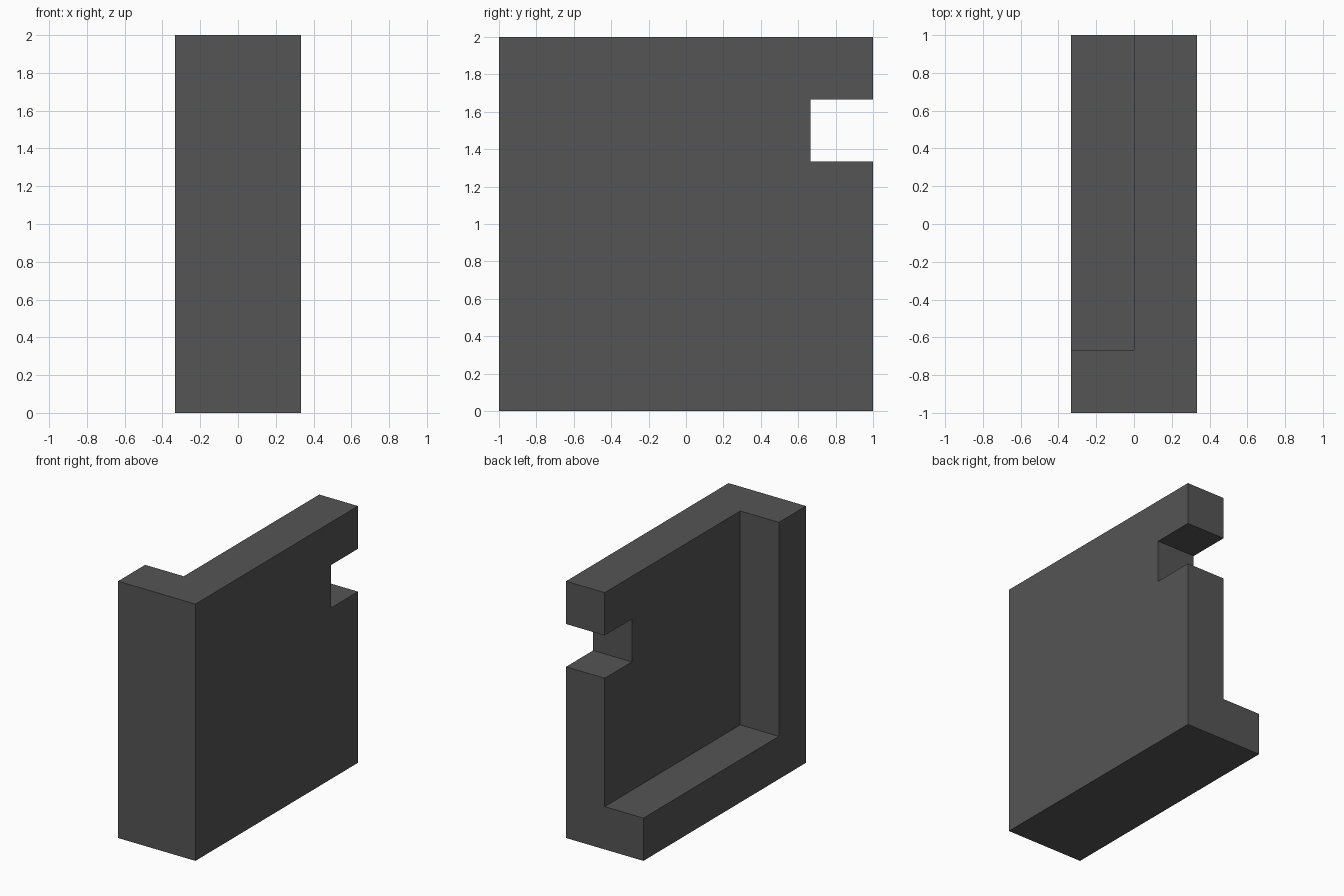
import bpy

default = bpy.data.objects.get("Cube")
if default:
    bpy.data.objects.remove(default, do_unlink=True)

T = 1 / 3  # wall thickness, also the notch size

grey = bpy.data.materials.new("dark grey")
grey.use_nodes = True
colour = (0.09, 0.09, 0.09, 1)
grey.diffuse_color = colour
grey.node_tree.nodes["Principled BSDF"].inputs["Base Color"].default_value = colour


def box(name, low, high):
    """Axis-aligned box between two corners, with its size baked in."""
    centre = [(a + b) / 2 for a, b in zip(low, high)]
    bpy.ops.mesh.primitive_cube_add(size=1, location=centre)
    ob = bpy.context.object
    ob.name = name
    ob.scale = [b - a for a, b in zip(low, high)]
    bpy.ops.object.transform_apply(location=True, rotation=False, scale=True)
    ob.data.materials.append(grey)
    return ob


def cut(target, cutter):
    """Subtract the cutter, then remove it."""
    cutter.hide_render = True
    bpy.context.view_layer.objects.active = target
    mod = target.modifiers.new("cut", "BOOLEAN")
    mod.operation = "DIFFERENCE"
    mod.solver = "EXACT"
    mod.object = cutter
    bpy.ops.object.modifier_apply(modifier=mod.name)
    bpy.data.objects.remove(cutter, do_unlink=True)


# Solid block, hollowed to leave a side panel, front post and bottom ledge
body = box("corner_panel", (-T, -1, 0), (T, 1, 2))
cut(body, box("recess_cutter", (-1, -1 + T, T), (0, 2, 3)))

# Square notch through the rear edge of the side panel
cut(body, box("notch_cutter", (-1, 1 - T, 2 - 2 * T), (1, 2, 2 - T)))
